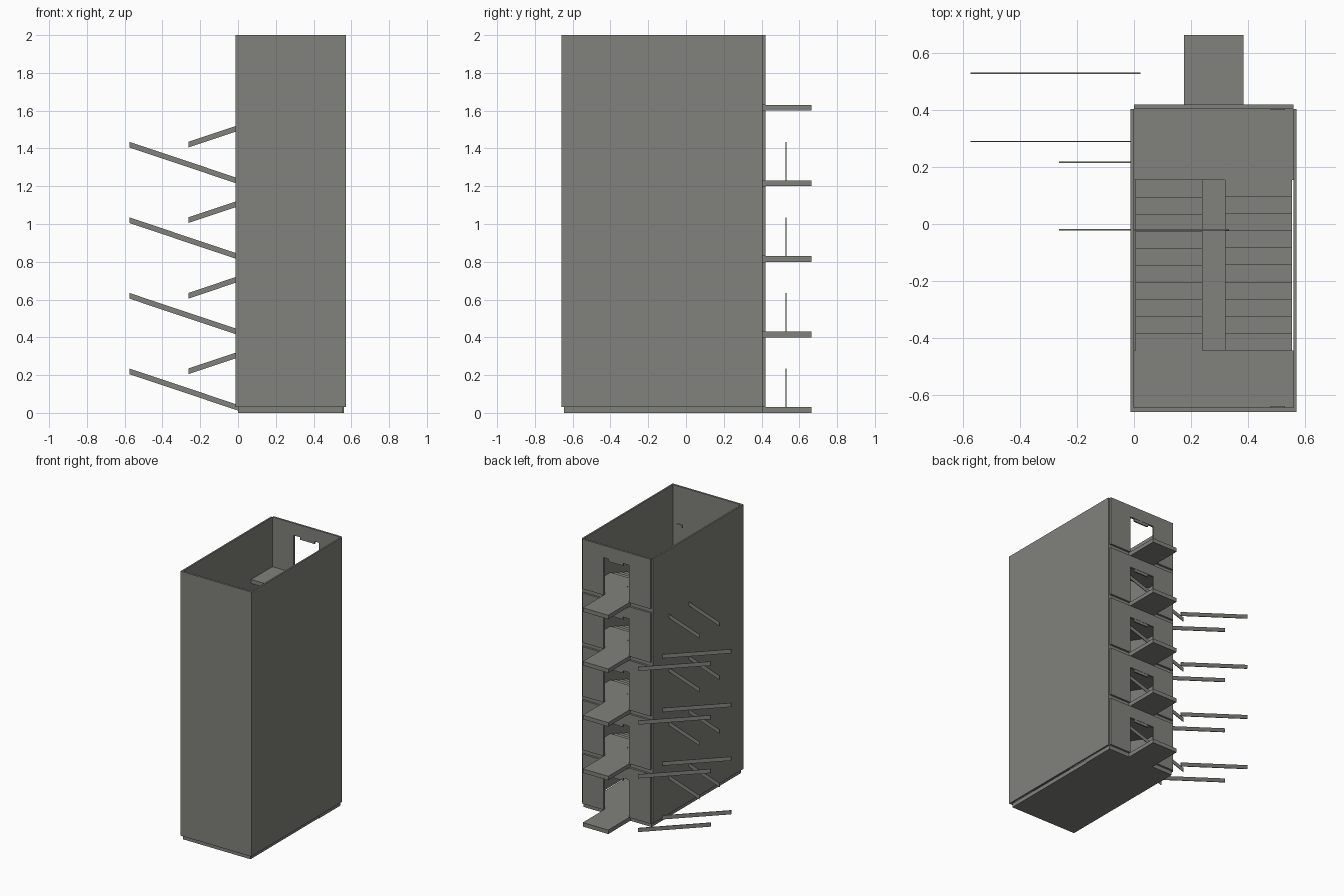
import bpy
import bmesh
from mathutils import Vector

cube = bpy.data.objects.get("Cube")
if cube:
    bpy.data.objects.remove(cube, do_unlink=True)

concrete = bpy.data.materials.new("concrete_grey")
concrete.use_nodes = True
colour = (0.22, 0.223, 0.2, 1)
concrete.diffuse_color = colour
concrete.node_tree.nodes["Principled BSDF"].inputs["Base Color"].default_value = colour


def prism(name, axis, outline, start, end):
    """Extrude a flat outline along x (outline in y,z) or y (outline in x,z)."""
    bm = bmesh.new()
    if axis == "x":
        verts = [bm.verts.new((start, a, b)) for a, b in outline]
        move = Vector((end - start, 0, 0))
    else:
        verts = [bm.verts.new((a, start, b)) for a, b in outline]
        move = Vector((0, end - start, 0))
    face = bm.faces.new(verts)
    grown = bmesh.ops.extrude_face_region(bm, geom=[face], use_keep_orig=True)
    moved = [v for v in grown["geom"] if isinstance(v, bmesh.types.BMVert)]
    bmesh.ops.translate(bm, verts=moved, vec=move)
    bmesh.ops.recalc_face_normals(bm, faces=bm.faces)
    mesh = bpy.data.meshes.new(name)
    bm.to_mesh(mesh)
    bm.free()
    mesh.materials.append(concrete)
    obj = bpy.data.objects.new(name, mesh)
    bpy.context.collection.objects.link(obj)
    return obj


def box(name, x, y, z):
    outline = [(x[0], z[0]), (x[1], z[0]), (x[1], z[1]), (x[0], z[1])]
    return prism(name, "y", outline, y[0], y[1])


STOREY, SLAB, TOP = 0.4, 0.03, 2.0
WIDTH = 0.56
FRONT, BACK = -0.645, 0.405
STAIR_FRONT, STAIR_BACK = -0.445, 0.155
DOOR = (0.175, 0.385)
STEPS = 10
RUN = (STAIR_BACK - STAIR_FRONT) / STEPS
RISE = STOREY / 2 / STEPS


def flight(name, x, y, z, direction):
    """Ten steps climbing from y, z towards direction along y, sloped below."""
    outline = [(y, z)]
    for i in range(STEPS):
        level = z + (i + 1) * RISE
        outline.append((y + direction * i * RUN, level))
        outline.append((y + direction * (i + 1) * RUN, level))
    far = y + direction * STEPS * RUN
    outline += [(far, z + STEPS * RISE - SLAB), (y, z - SLAB)]
    prism(name, "x", outline, *x)


def rail(name, y, x, z):
    """Thin sloping flat bar."""
    outline = [(x[0], z[0]), (x[1], z[1]), (x[1], z[1] + SLAB), (x[0], z[0] + SLAB)]
    prism(name, "y", outline, y - 0.0025, y + 0.0025)


# Outer shell, open at the top
box("left_wall", (WIDTH, 0.572), (FRONT, BACK), (SLAB, TOP))
box("right_wall", (-0.012, 0), (FRONT, BACK), (SLAB, TOP))
box("front_wall", (-0.012, 0.572), (-0.66, FRONT), (SLAB, TOP))
box("ground_slab", (0, 0.555), (FRONT, STAIR_BACK), (0, SLAB))

for n in range(5):
    base = n * STOREY
    floor = base + SLAB
    ceiling = TOP if n == 4 else base + STOREY
    head = base + 0.31

    # Floor slab, outside platform and back wall with doorway
    box(f"floor_slab_{n}", (0, WIDTH), (STAIR_BACK, BACK), (base, floor))
    box(f"door_platform_{n}", DOOR, (BACK, 0.665), (base, floor))
    prism(f"back_wall_{n}", "y",
          [(0, floor), (DOOR[0], floor), (DOOR[0], head), (DOOR[1], head),
           (DOOR[1], floor), (WIDTH, floor), (WIDTH, ceiling), (0, ceiling)],
          BACK, 0.42)
    box(f"door_header_{n}", (0.225, 0.345), (0.408, 0.418), (head - 0.02, head))
    box(f"back_wall_lamp_{n}", (0.48, 0.53), (0.4, BACK), (head - 0.02, head))

    if n == 4:
        continue

    # Half landing with two flights
    landing = floor + STOREY / 2
    box(f"half_landing_{n}", (0, WIDTH), (FRONT, STAIR_FRONT), (landing - SLAB, landing))
    box(f"front_wall_lamp_{n}", (0.48, 0.53), (FRONT, -0.64), (landing + 0.27, landing + 0.29))
    flight(f"lower_flight_{n}", (0.005, 0.24), STAIR_BACK, floor, -1)
    flight(f"upper_flight_{n}", (0.32, 0.555), STAIR_FRONT, landing, 1)

    # Sloping rails that pass out through the right wall
    for side, y in (("back", 0.53), ("front", 0.29)):
        rail(f"outer_rail_{side}_{n}", y, (-0.575, 0.022), (base + 0.205, base + 0.005))
    for side, y in (("back", 0.217), ("front", -0.02)):
        rail(f"inner_rail_{side}_{n}", y, (-0.263, 0.334), (base + 0.405 - 0.2, base + 0.405))
